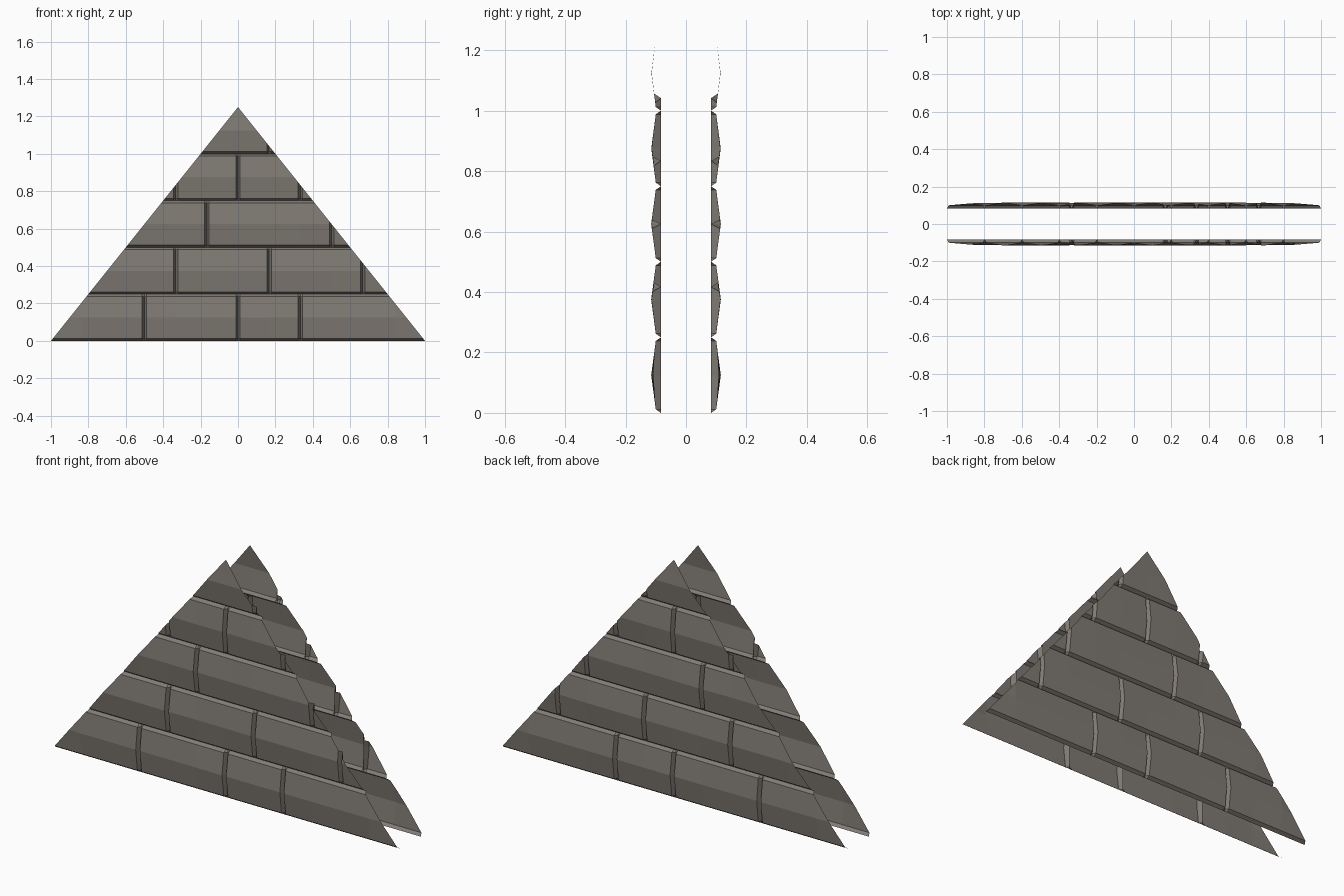
import bpy, bmesh, random
from mathutils import Vector

if "Cube" in bpy.data.objects:
    bpy.data.objects.remove(bpy.data.objects["Cube"])

H = 0.25            # course height
G = 0.012           # half width of a V joint
DEEP, EDGE, BULGE = 0.083, 0.10, 0.114
APEX = 1.25

# vertical joints of each course, in sixths of a unit
JOINTS = [(-3, 0, 2), (-2, 1, 4), (-1, 3), (-2, 0, 2), (1,)]

stone = bpy.data.materials.new("grey brown stone")
stone.diffuse_color = (0.215, 0.195, 0.172, 1)
stone.use_nodes = True
stone.node_tree.nodes["Principled BSDF"].inputs["Base Color"].default_value = stone.diffuse_color


def build_wall(name, side):
    """One stone gable sheet; side is -1 for the front, 1 for the back."""
    random.seed(4)
    bm = bmesh.new()
    for c, joints in enumerate(JOINTS):
        z0 = c * H
        rows = [z0, z0 + G, z0 + H / 2, z0 + H - G, z0 + H]
        # columns: every sixth, plus both lips of each vertical joint
        cols = []
        for i in range(-6, 7):
            x = i / 6
            if i in joints:
                cols += [(x - G, False), (x, True), (x + G, False)]
            else:
                cols.append((x, False))
        grid = []
        for r, z in enumerate(rows):
            line = []
            for x, is_joint in cols:
                if is_joint or r == 0 or (r == 4 and c < 4):
                    d = DEEP
                elif r == 2 and abs(x) < 0.99:
                    d = BULGE + random.uniform(-0.0015, 0.0015)
                else:
                    d = EDGE
                line.append(bm.verts.new((x, side * d, z)))
            grid.append(line)
        for r in range(4):
            for k in range(len(cols) - 1):
                f = [grid[r][k], grid[r][k + 1], grid[r + 1][k + 1], grid[r + 1][k]]
                bm.faces.new(f if side < 0 else f[::-1])
    bmesh.ops.remove_doubles(bm, verts=bm.verts[:], dist=0.0001)
    # cut the gable slopes
    for s in (-1, 1):
        bmesh.ops.bisect_plane(bm, geom=bm.verts[:] + bm.edges[:] + bm.faces[:],
                               plane_co=Vector((0, 0, APEX)),
                               plane_no=Vector((s * APEX, 0, 1)).normalized(),
                               clear_outer=True)
    me = bpy.data.meshes.new(name)
    bm.to_mesh(me)
    bm.free()
    me.materials.append(stone)
    bpy.context.collection.objects.link(bpy.data.objects.new(name, me))


build_wall("front_gable_wall", -1)
build_wall("back_gable_wall", 1)
